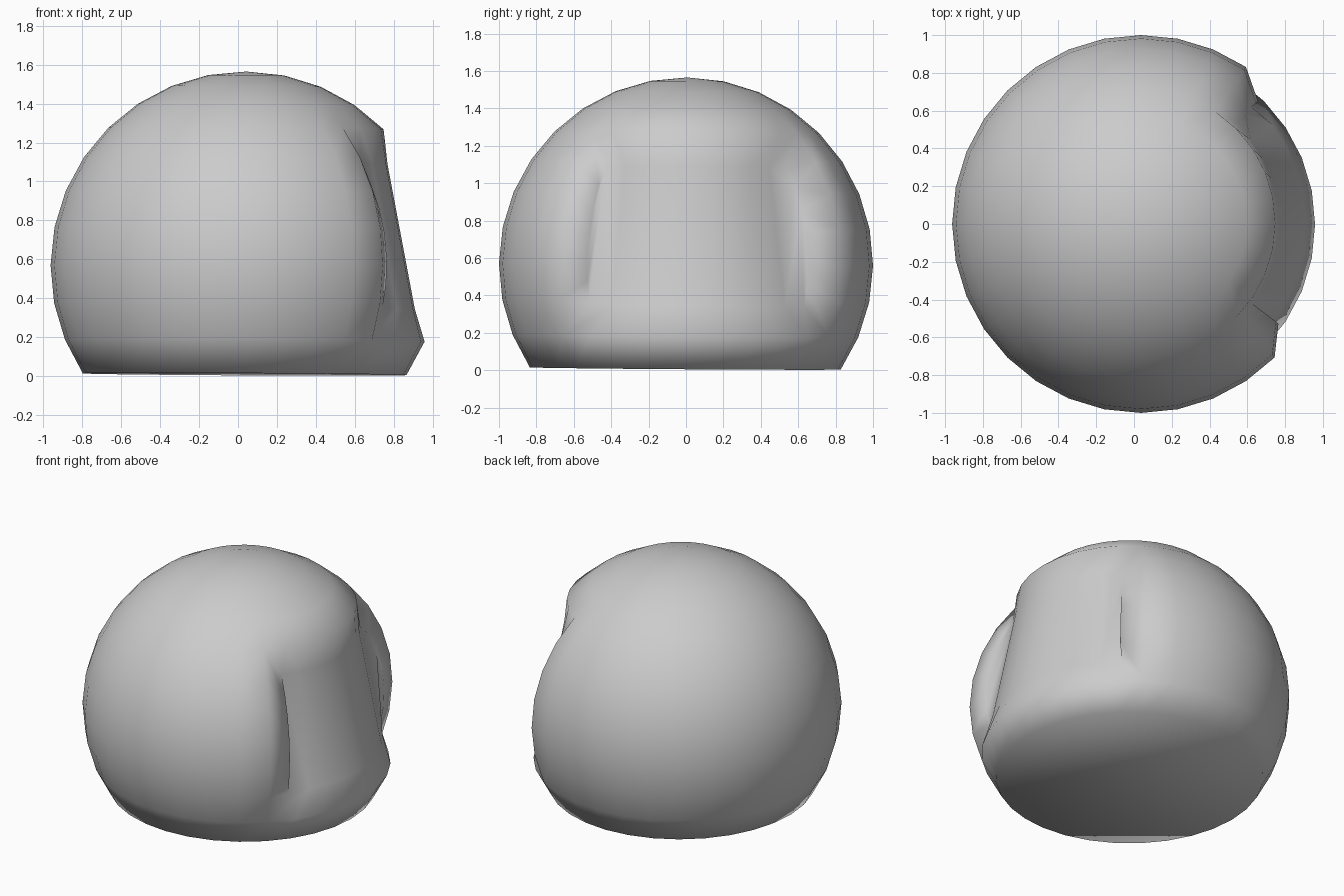
import bpy, bmesh, math
from mathutils import Matrix

if "Cube" in bpy.data.objects:
    bpy.data.objects.remove(bpy.data.objects["Cube"])

STEP = math.radians(11.25)
bm = bmesh.new()

def polar(r, az, el):
    a, e = math.radians(az), math.radians(el)
    return (r * math.cos(e) * math.cos(a), r * math.cos(e) * math.sin(a), r * math.sin(e))

# Dome grid: 32 segments, rings from -33.75 degrees up to the pole
LOW, TOP = -3, 7
ring = {j: [bm.verts.new(polar(1, i * 11.25, j * 11.25)) for i in range(32)]
        for j in range(LOW, TOP + 1)}
pole = bm.verts.new((0, 0, 1))

# Opening spans these grid lines on the +x side
A0, A1, E0, E1 = -4, 5, -2, 4
for j in range(LOW, TOP):
    for i in range(-16, 16):
        if not (A0 <= i < A1 and E0 <= j < E1):
            bm.faces.new((ring[j][i % 32], ring[j][(i + 1) % 32],
                          ring[j + 1][(i + 1) % 32], ring[j + 1][i % 32]))
for i in range(32):
    bm.faces.new((ring[TOP][i], ring[TOP][(i + 1) % 32], pole))
bm.faces.new(list(reversed(ring[LOW])))

# Rolled rim: opening border stepped inwards
border = ([(i, E0) for i in range(A0, A1)] + [(A1, j) for j in range(E0, E1)]
          + [(i, E1) for i in range(A1, A0, -1)] + [(A0, j) for j in range(E1, E0, -1)])
def remap(v, a, b, lo, hi):
    return lo + (hi - lo) * (v - a) / (b - a)
inner = [bm.verts.new(polar(0.9, remap(i, A0, A1, -36, 46.5), remap(j, E0, E1, -14, 36)))
         for i, j in border]
outer = [ring[j][i % 32] for i, j in border]
n = len(border)
for k in range(n):
    m = (k + 1) % n
    bm.faces.new((outer[k], outer[m], inner[m], inner[k]))

# Window panel closing the recess
panel = bm.faces.new(inner)
bmesh.ops.triangulate(bm, faces=[panel], ngon_method='BEAUTY')

# Slight lean, then lift onto the ground
bm.transform(Matrix.Translation((0.037, 0, 0.565))
             @ Matrix.Rotation(0.0055, 4, 'Y') @ Matrix.Rotation(-0.007, 4, 'X'))
bm.verts.index_update()
bmesh.ops.recalc_face_normals(bm, faces=bm.faces)
for f in bm.faces:
    f.smooth = True

mesh = bpy.data.meshes.new("helmet_shell")
bm.to_mesh(mesh)
bm.free()
shell = bpy.data.objects.new("helmet_shell", mesh)
bpy.context.collection.objects.link(shell)

grey = bpy.data.materials.new("light grey")
grey.diffuse_color = (0.6, 0.6, 0.6, 1)
grey.use_nodes = True
grey.node_tree.nodes["Principled BSDF"].inputs["Base Color"].default_value = grey.diffuse_color
mesh.materials.append(grey)
